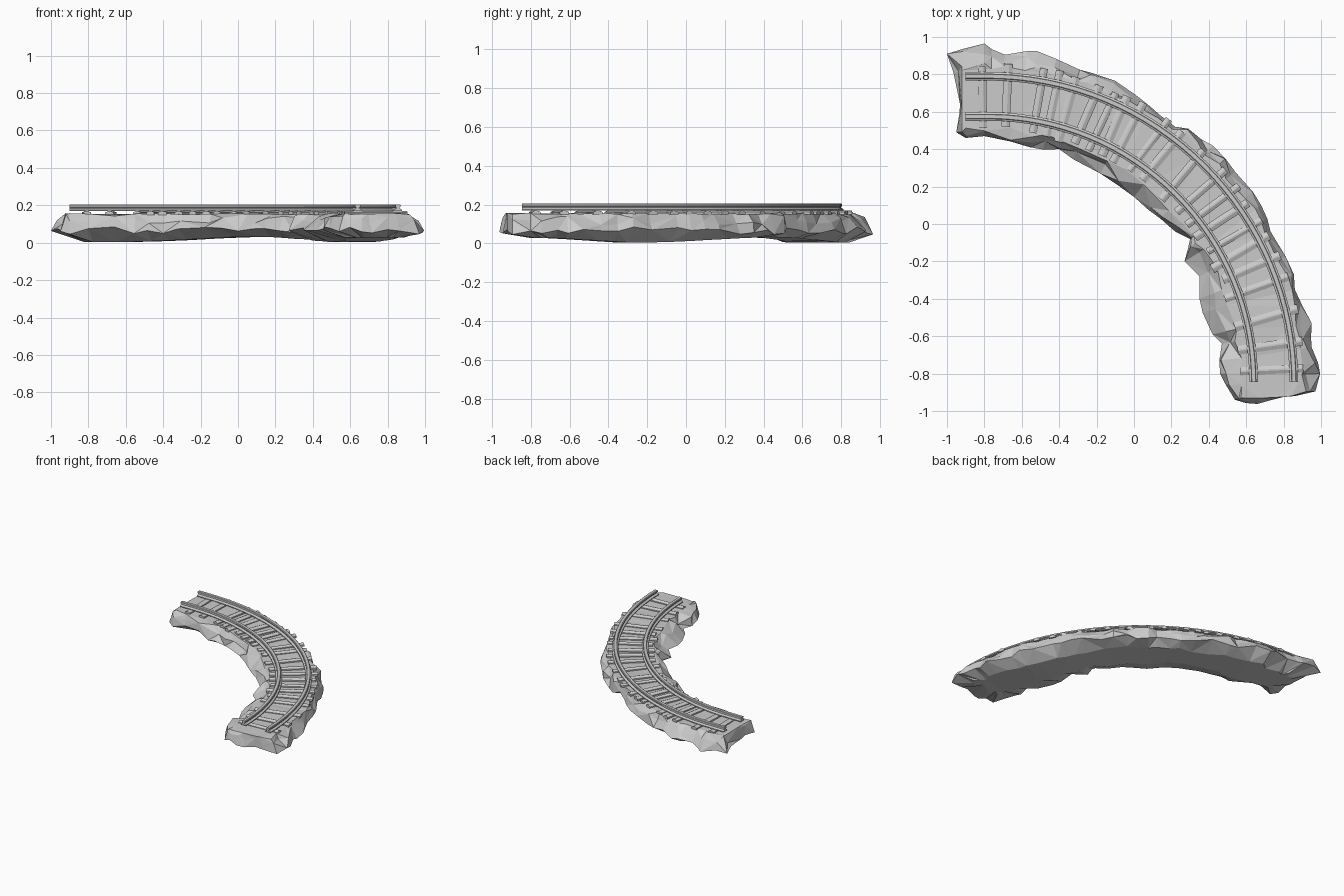
import bpy, bmesh, math, random
from mathutils import Vector

random.seed(11)
cube = bpy.data.objects.get("Cube")
if cube:
    bpy.data.objects.remove(cube, do_unlink=True)

stone_grey = bpy.data.materials.new("stone_grey")
stone_grey.use_nodes = True
GREY = (0.6, 0.6, 0.6, 1)
stone_grey.diffuse_color = GREY
stone_grey.node_tree.nodes["Principled BSDF"].inputs["Base Color"].default_value = GREY

# The track is a quarter circle with a short straight run at its start
CX, CY, R = -0.78, -0.845, 1.525
LENGTH = R * math.pi / 2


def on_track(s, r, z=0.0):
    """Point at distance s along the track and radius r from the bend centre."""
    if s < 0:
        return Vector((CX + s, CY + r, z))
    if s > LENGTH:
        return Vector((CX + r, CY - (s - LENGTH), z))
    a = math.pi / 2 - s / R
    return Vector((CX + r * math.cos(a), CY + r * math.sin(a), z))


def track_coords(x, y):
    dx, dy = x - CX, y - CY
    if dx < 0:
        return dx, dy
    if dy < 0:
        return LENGTH - dy, dx
    return R * math.atan2(dx, dy), math.hypot(dx, dy)


def clamp(v, lo, hi):
    return max(lo, min(hi, v))


def finish(bm, name):
    bmesh.ops.recalc_face_normals(bm, faces=bm.faces[:])
    mesh = bpy.data.meshes.new(name)
    bm.to_mesh(mesh)
    bm.free()
    mesh.materials.append(stone_grey)
    obj = bpy.data.objects.new(name, mesh)
    bpy.context.collection.objects.link(obj)
    return obj


# Rocky base: widest outline, clockwise from the start of the track
RIM = [(-1, .91), (-.8, .965), (-.69, .905), (-.52, .925), (-.29, .825), (-.1, .765),
       (.085, .63), (.22, .52), (.29, .51), (.42, .42), (.54, .28), (.68, .1),
       (.73, -.04), (.855, -.27), (.86, -.35), (.95, -.53), (.95, -.66), (.995, -.8),
       (.97, -.895), (.8, -.925), (.66, -.962), (.54, -.94), (.46, -.8), (.47, -.64),
       (.42, -.59), (.35, -.4), (.35, -.28), (.27, -.2), (.3, -.08), (.22, -.04),
       (.14, .03), (0, .145), (-.18, .27), (-.4, .4), (-.555, .41), (-.8, .47),
       (-.9, .46), (-.95, .49), (-.93, .64)]


def roughen(outline):
    """Add a slightly displaced point in the middle of each longer edge."""
    for i, (x, y) in enumerate(outline):
        x2, y2 = outline[(i + 1) % len(outline)]
        yield x, y
        if math.hypot(x2 - x, y2 - y) > 0.12:
            t = random.uniform(0.35, 0.65)
            yield (x + (x2 - x) * t + random.uniform(-0.01, 0.01),
                   y + (y2 - y) * t + random.uniform(-0.01, 0.01))


def underside(s):
    """Two low bellies with an arch between, rising at the far end."""
    arch = math.sin(math.pi * clamp((s - 0.15) / 1.7, 0, 1)) ** 2
    return 0.004 + 0.028 * arch + 0.06 * max(0, s - 1.85)


def rock_column(x, y):
    """Bottom, rim, middle and top corner of the rock at one outline point."""
    s, r = track_coords(x, y)
    rim = Vector((x, y, random.uniform(0.045, 0.085)))
    top = on_track(clamp(s, -0.14, LENGTH + 0.085),
                   clamp(r, 1.35, 1.685) + random.uniform(-0.02, 0.02),
                   random.uniform(0.15, 0.159))
    middle = rim.lerp(top, random.uniform(0.05, 0.8))
    middle.z = random.uniform(0.095, 0.145)
    inner_s = clamp(s, 0.05, LENGTH - 0.15)
    bottom = rim.lerp(on_track(inner_s, clamp(r, 1.47, 1.58)), random.uniform(0.5, 0.8))
    bottom.z = underside(inner_s)
    return [bottom, rim, middle, top]


bm = bmesh.new()
columns = [[bm.verts.new(p) for p in rock_column(x, y)] for x, y in roughen(RIM)]
for i, near in enumerate(columns):
    far = columns[(i + 1) % len(columns)]
    for k in range(3):
        a, b, c, d = near[k], far[k], far[k + 1], near[k + 1]
        if (i + k) % 2:
            bm.faces.new((a, b, c))
            bm.faces.new((a, c, d))
        else:
            bm.faces.new((a, b, d))
            bm.faces.new((b, c, d))
caps = [bm.faces.new([col[3] for col in columns]),
        bm.faces.new([col[0] for col in columns])]
bmesh.ops.triangulate(bm, faces=caps)
finish(bm, "rock_base")


def sweep(name, section, path):
    """Closed solid from a list of (offset, z) points carried along a path."""
    bm = bmesh.new()
    rings = [[bm.verts.new(place(w, z)) for w, z in section] for place in path]
    n = len(section)
    for p, q in zip(rings, rings[1:]):
        for j in range(n):
            k = (j + 1) % n
            bm.faces.new((p[j], p[k], q[k], q[j]))
    bm.faces.new(rings[0])
    bm.faces.new(rings[-1])
    return finish(bm, name)


def mirrored(half):
    return half + [(-w, z) for w, z in reversed(half)]


# Rails: a sloping foot, web and head swept along the track
RAIL = mirrored([(0.023, 0.17), (0.023, 0.176), (0.008, 0.184),
                 (0.008, 0.189), (0.014, 0.192), (0.014, 0.202), (0.01, 0.205)])
STATIONS = [-0.12] + [LENGTH * i / 32 for i in range(33)]
for name, radius in (("outer_rail", 1.635), ("inner_rail", 1.42)):
    sweep(name, RAIL, [lambda w, z, s=s, r=radius: on_track(s, r + w, z)
                       for s in STATIONS])

# Sleepers: unevenly spaced, slightly crooked planks with a shallow ridge
SPACING = [-.03, .1, .27, .35, .43, .54, .63, .7, .78, .91, 1.0, 1.15, 1.28, 1.38,
           1.47, 1.58, 1.67, 1.77, 1.88, 2.05, 2.2, 2.33]
for number, s in enumerate(SPACING):
    half = random.uniform(0.019, 0.025)
    reach = random.uniform(0.165, 0.18)
    plank = mirrored([(half, 0.148), (half, 0.162), (0.004, 0.17)])
    obj = sweep(f"sleeper_{number + 1}", plank,
                [lambda w, z, x=x: Vector((x, w, z)) for x in (-reach, reach)])
    obj.location = on_track(s, R + random.uniform(-0.008, 0.012))
    obj.rotation_euler.z = math.pi / 2 - max(s, 0) / R + random.uniform(-0.06, 0.06)
